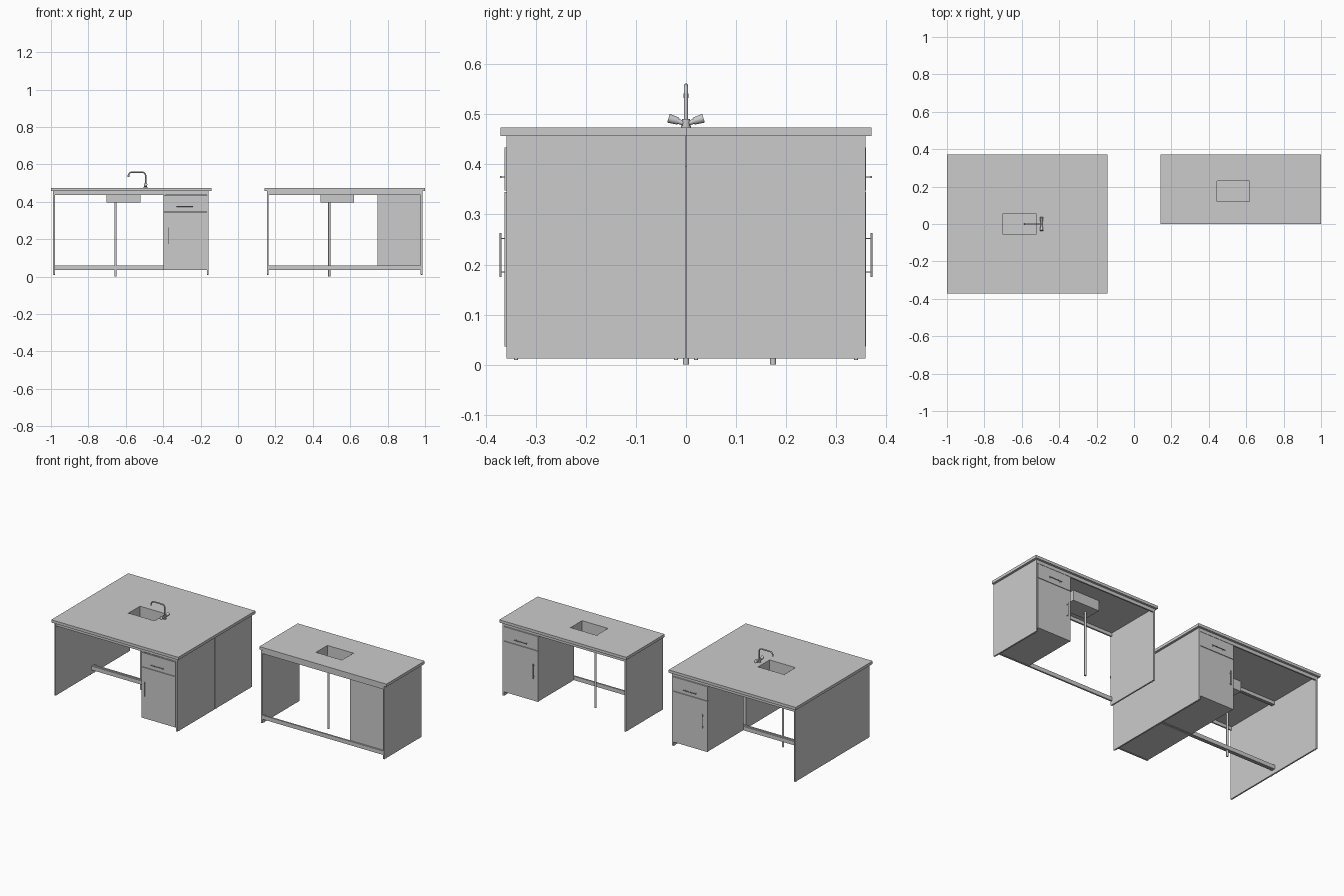
import bpy, bmesh, math
from mathutils import Vector

if "Cube" in bpy.data.objects:
    bpy.data.objects.remove(bpy.data.objects["Cube"])


def finish(name, bm):
    bmesh.ops.recalc_face_normals(bm, faces=bm.faces)
    me = bpy.data.meshes.new(name)
    bm.to_mesh(me)
    bm.free()
    ob = bpy.data.objects.new(name, me)
    bpy.context.collection.objects.link(ob)
    return ob


def smooth(ob):
    bpy.ops.object.select_all(action='DESELECT')
    ob.select_set(True)
    bpy.context.view_layer.objects.active = ob
    bpy.ops.object.shade_smooth_by_angle(angle=math.radians(40))


def box(name, x0, x1, y0, y1, z0, z1):
    bm = bmesh.new()
    bmesh.ops.create_cube(bm, size=1)
    for v in bm.verts:
        v.co = ((x0 + x1) / 2 + v.co.x * (x1 - x0),
                (y0 + y1) / 2 + v.co.y * (y1 - y0),
                (z0 + z1) / 2 + v.co.z * (z1 - z0))
    return finish(name, bm)


def rod(name, a, b, r, r2=None, sides=16):
    a, b = Vector(a), Vector(b)
    d = b - a
    bm = bmesh.new()
    bmesh.ops.create_cone(bm, cap_ends=True, segments=sides, radius1=r,
                          radius2=r if r2 is None else r2, depth=d.length)
    bm.transform(d.to_track_quat('Z', 'Y').to_matrix().to_4x4())
    bmesh.ops.translate(bm, verts=bm.verts, vec=(a + b) / 2)
    ob = finish(name, bm)
    smooth(ob)
    return ob


def rect_loft(name, loops, ring):
    """Skin rectangles (x0, x1, y0, y1, z); close as a ring or cap both ends."""
    bm = bmesh.new()
    rows = [[bm.verts.new(p) for p in ((x0, y0, z), (x1, y0, z), (x1, y1, z), (x0, y1, z))]
            for x0, x1, y0, y1, z in loops]
    pairs = list(zip(rows, rows[1:])) + ([(rows[-1], rows[0])] if ring else [])
    for p, q in pairs:
        for i in range(4):
            j = (i + 1) % 4
            bm.faces.new((p[i], p[j], q[j], q[i]))
    if not ring:
        bm.faces.new(rows[0])
        bm.faces.new(rows[-1])
    return finish(name, bm)


TOP, UNDER = 0.474, 0.457
XL, XR = -0.988, -0.157            # outer faces of the end panels
SX0, SX1 = -0.703, -0.522          # sink extent


def worktop(pre, dx, y0, y1, sy):
    # worktop with rectangular cut-out, bowl and drain
    outer = (-1 + dx, -0.143 + dx, y0, y1)
    hole = (SX0 + dx, SX1 + dx, sy - 0.058, sy + 0.058)
    t = 0.003
    inner = (hole[0] + t, hole[1] - t, hole[2] + t, hole[3] - t)
    rect_loft(pre + "worktop", [outer + (UNDER,), outer + (TOP,), hole + (TOP,), hole + (UNDER,)], True)
    rect_loft(pre + "sink_bowl", [hole + (0.395,), hole + (TOP + 0.0003,),
                                  inner + (TOP + 0.0003,), inner + (0.398,)], False)
    px = -0.655 + dx
    rod(pre + "sink_drain", (px, sy, 0.397), (px, sy, 0.399), 0.007)
    rod(pre + "waste_pipe", (px, sy, 0), (px, sy, 0.396), 0.0062)


def desk_unit(pre, dx, s, face):
    # one single-sided bench; s mirrors it in y, y runs from 0 (back) to the front
    def b(name, x0, x1, y0, y1, z0, z1):
        ya, yb = sorted((s * y0, s * y1))
        box(pre + name, x0 + dx, x1 + dx, ya, yb, z0, z1)

    def r(name, p, q, rad):
        rod(pre + name, (p[0] + dx, s * p[1], p[2]), (q[0] + dx, s * q[1], q[2]), rad, sides=12)

    front, th = 0.3585, 0.009
    # end panels and feet
    for side, x in (("left", XL), ("right", XR - th)):
        b(side + "_end_panel", x, x + th, 0.0005, front, 0.012, UNDER)
        for place, y in (("back", 0.02), ("front", 0.34)):
            r(side + "_" + place + "_foot", (x + th / 2, y, 0.009), (x + th / 2, y, 0.013), 0.004)
    xi, xo = XL + th, XR - th
    # rails
    b("front_top_rail", xi, xo, front - 0.010, front - 0.001, 0.437, UNDER)
    if dx == 0:
        b("back_top_rail_left", xi, SX0, 0.001, 0.011, 0.437, UNDER)
        b("back_top_rail_right", SX1, xo, 0.001, 0.011, 0.437, UNDER)
    else:
        b("back_top_rail", xi, xo, 0.001, 0.011, 0.437, UNDER)
    b("foot_rail", xi, xo, 0.002, 0.012, 0.036, 0.060)
    # cabinet carcass
    cx = -0.397
    b("cabinet_side", cx, cx + th, 0.012, face - 0.009, 0.038, UNDER - 0.001)
    b("cabinet_back", cx + th, xo, 0.012, 0.019, 0.038, UNDER - 0.001)
    b("cabinet_base", cx + th, xo, 0.019, face - 0.009, 0.038, 0.047)
    b("cabinet_divider", cx + th, xo, 0.019, face - 0.009, 0.342, 0.350)
    # door and drawer fronts
    b("door", cx, xo - 0.001, face - 0.009, face, 0.036, 0.345)
    b("drawer_front", cx, xo - 0.001, face - 0.009, face, 0.348, 0.434)
    # bar handles
    hy, hr = 0.3705, 0.002
    r("door_handle", (-0.370, hy, 0.175), (-0.370, hy, 0.263), hr)
    r("drawer_handle", (-0.330, hy, 0.375), (-0.240, hy, 0.375), hr)
    for i, z in enumerate((0.185, 0.252)):
        r("door_handle_post_%d" % i, (-0.370, face - 0.001, z), (-0.370, hy, z), 0.0014)
    for i, x in enumerate((-0.320, -0.250)):
        r("drawer_handle_post_%d" % i, (x, face - 0.001, 0.375), (x, hy, 0.375), 0.0014)


# double-sided island
worktop("island_", 0, -0.371, 0.371, 0)
desk_unit("island_front_", 0, -1, 0.3625)
desk_unit("island_back_", 0, 1, 0.3595)

# single-sided bench
worktop("bench_", 1.143, 0.001, 0.371, 0.174)
desk_unit("bench_", 1.143, 1, 0.3595)

# mixer tap: body, curved spout, nozzle and two angled knobs
fx = -0.494
rod("tap_base", (fx, 0, TOP), (fx, 0, TOP + 0.004), 0.010)
rod("tap_body", (fx, 0, TOP + 0.003), (fx, 0, 0.491), 0.008)
cu = bpy.data.curves.new("tap_spout_curve", 'CURVE')
cu.dimensions = '3D'
cu.bevel_depth = 0.004
cu.bevel_resolution = 3
cu.use_fill_caps = True
sp = cu.splines.new('POLY')
path = [(fx, 0.488)]
for cx, a0 in ((fx - 0.018, 0), (-0.567, 90)):
    for k in range(7):
        a = math.radians(a0 + 15 * k)
        path.append((cx + 0.018 * math.cos(a), 0.540 + 0.018 * math.sin(a)))
path.append((-0.585, 0.534))
sp.points.add(len(path) - 1)
for p, (x, z) in zip(sp.points, path):
    p.co = (x, 0, z, 1)
spout = bpy.data.objects.new("tap_spout", cu)
bpy.context.collection.objects.link(spout)
rod("tap_nozzle", (-0.585, 0, 0.533), (-0.585, 0, 0.542), 0.0052)
for side, s in (("front", -1), ("back", 1)):
    rod("tap_" + side + "_stem", (fx, 0, 0.481), (fx, s * 0.018, 0.487), 0.005)
    rod("tap_" + side + "_knob", (fx, s * 0.015, 0.4865), (fx, s * 0.035, 0.4925), 0.007, 0.0092)
